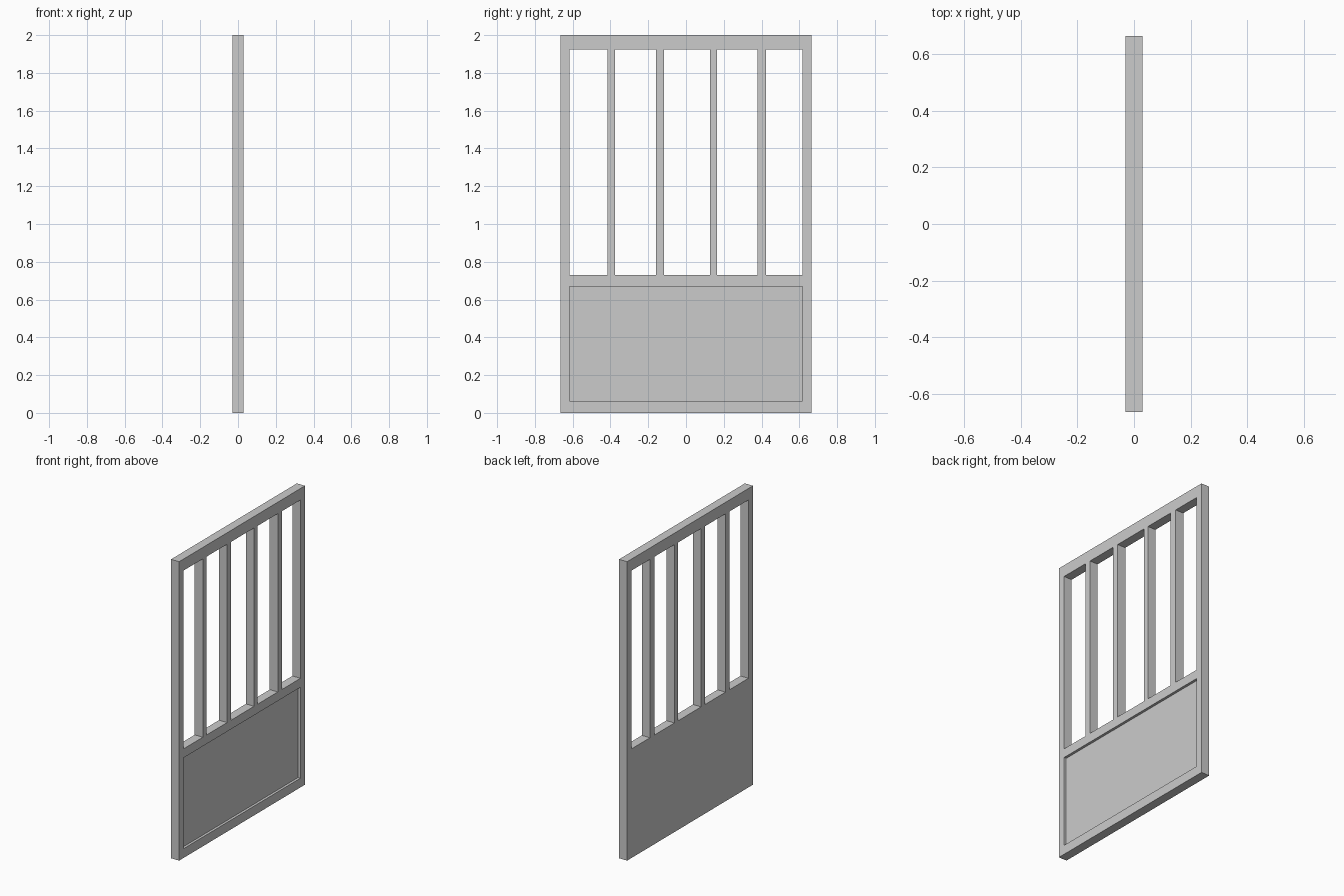
import bpy, bmesh
from mathutils import Matrix, Vector

if "Cube" in bpy.data.objects:
    bpy.data.objects.remove(bpy.data.objects["Cube"])


def boxes(name, extents):
    """One object made of boxes given as (x0, x1, y0, y1, z0, z1)."""
    bm = bmesh.new()
    for x0, x1, y0, y1, z0, z1 in extents:
        centre = Vector(((x0 + x1) / 2, (y0 + y1) / 2, (z0 + z1) / 2))
        scale = Matrix.Diagonal((x1 - x0, y1 - y0, z1 - z0, 1))
        bmesh.ops.create_cube(bm, size=1, matrix=Matrix.Translation(centre) @ scale)
    mesh = bpy.data.meshes.new(name)
    bm.to_mesh(mesh)
    bm.free()
    obj = bpy.data.objects.new(name, mesh)
    bpy.context.collection.objects.link(obj)
    return obj


T, W, INNER = 0.03, 0.665, 0.617      # half depth, half width, half opening
RECESS = 0.017

# solid door slab
door = boxes("door_panel", [(-T, T, -W, W, 0, 2)])

# window openings between the vertical bars
bars = [(-0.415, -0.375), (-0.158, -0.117), (0.127, 0.165), (0.378, 0.424)]
edges = [-INNER] + [y for bar in bars for y in bar] + [INNER]
cuts = [(-0.1, 0.1, a, b, 0.73, 1.923) for a, b in zip(edges[::2], edges[1::2])]

# shallow recess in the lower panel, on the +x face only
cuts.append((T - RECESS, 0.1, -INNER, INNER, 0.062, 0.67))

cutter = boxes("opening_cutter", cuts)
cutter.hide_render = True

# cut and bake the openings
mod = door.modifiers.new("openings", 'BOOLEAN')
mod.operation = 'DIFFERENCE'
mod.solver = 'EXACT'
mod.object = cutter
bpy.context.view_layer.objects.active = door
bpy.ops.object.modifier_apply(modifier=mod.name)
bpy.data.objects.remove(cutter)
